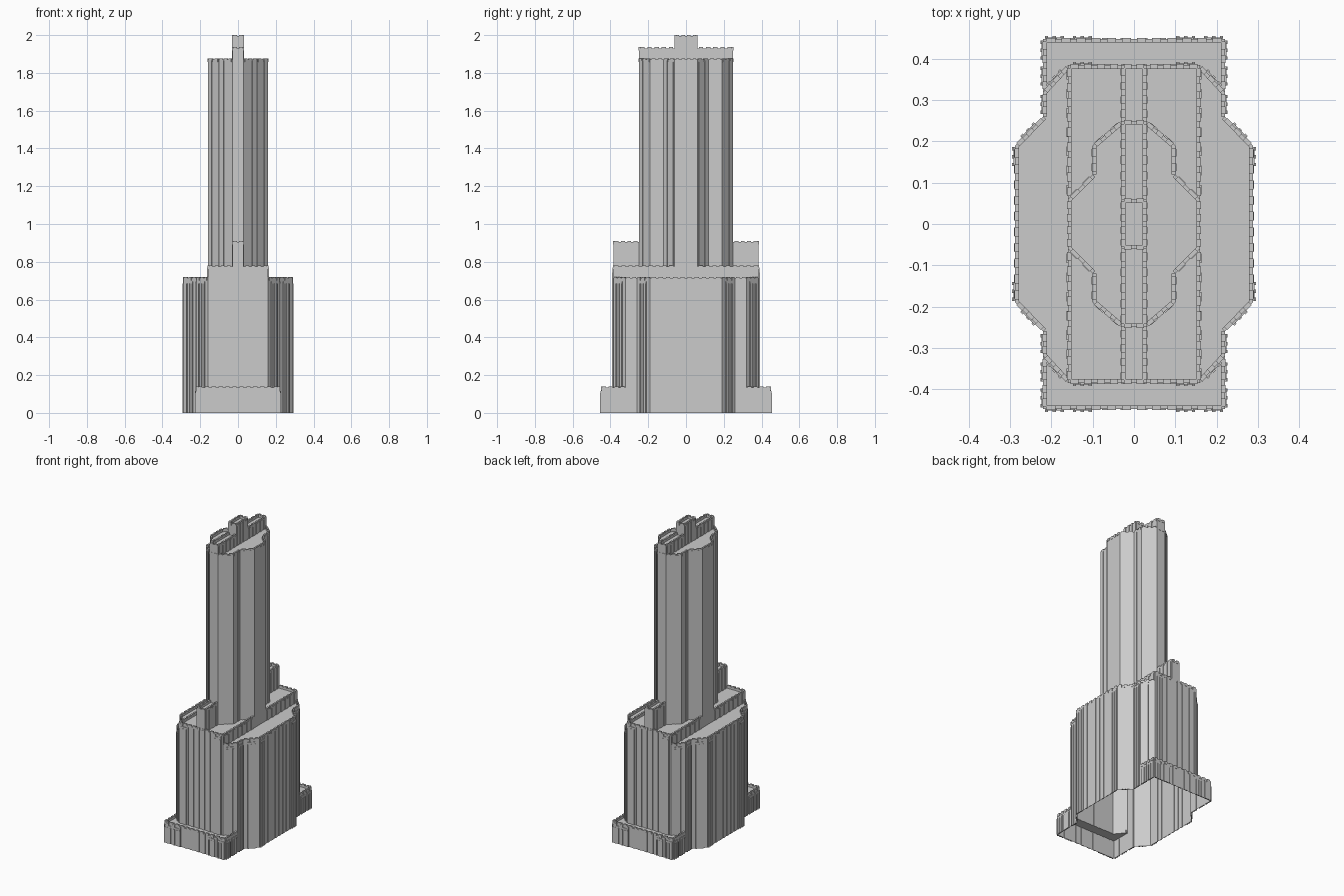
import bpy, bmesh
from mathutils import Vector

if "Cube" in bpy.data.objects:
    bpy.data.objects.remove(bpy.data.objects["Cube"])


def frame(p, q):
    """Start, unit direction, outward normal and length of a plan edge."""
    p, q = Vector((*p, 0)), Vector((*q, 0))
    d = (q - p).normalized()
    return p, d, Vector((-d.y, d.x, 0)), (q - p).length


def bar(bm, p, q, a, b, inner, outer, z0, z1):
    """Box running along edge p-q from a to b, between two wall offsets."""
    o, d, n, _ = frame(p, q)
    ring = [o + d * s + n * t for s, t in ((a, inner), (a, outer), (b, outer), (b, inner))]
    lo = [bm.verts.new((v.x, v.y, z0)) for v in ring]
    hi = [bm.verts.new((v.x, v.y, z1)) for v in ring]
    bm.faces.new(hi)
    bm.faces.new(lo[::-1])
    for i in range(4):
        j = (i + 1) % 4
        bm.faces.new((lo[i], lo[j], hi[j], hi[i]))


def pilaster(bm, p, q, centre, width, z0, z1):
    """Flat pier with three slim mullions that stop below its head."""
    h = width / 2
    bar(bm, p, q, centre - h, centre + h, -0.002, 0.004, z0, z1 - 0.018)
    for k in (-1, 0, 1):
        c = centre + k * (h - 0.004)
        bar(bm, p, q, c - 0.004, c + 0.004, 0, 0.007, z0, z1 - 0.03)


def tier(name, top, roof, edges, rim=0.009):
    """One quadrant of a storey block, mirrored to all four.
    edges: (start, end, wall bottom, [pilaster centres], flute pitch)."""
    bm = bmesh.new()
    roof_z = top - 0.014
    bm.faces.new([bm.verts.new((x, y, roof_z)) for x, y in roof])
    for p, q, z0, piers, flute in edges:
        o, d, n, length = frame(p, q)
        e = o + d * length
        bm.faces.new([bm.verts.new(v) for v in (
            (o.x, o.y, z0), (o.x, o.y, top), (e.x, e.y, top), (e.x, e.y, z0))])
        # parapet and its wavy crest
        bar(bm, p, q, 0, length, -rim, 0, roof_z, top)
        count = max(1, round(length / 0.035))
        step = length / count
        for i in range(count):
            c = (i + 0.5) * step
            bar(bm, p, q, c - step * 0.3, c + step * 0.3, -rim, 0.002, top - 0.012, top + 0.006)
        for c in piers:
            pilaster(bm, p, q, c, 0.046, z0, top)
        # slim flutes
        if flute:
            count = max(1, round(length / flute))
            step = length / count
            for i in range(count):
                c = (i + 0.5) * step
                bar(bm, p, q, c - step * 0.25, c + step * 0.25, -0.002, 0.003, z0, top - 0.004)
    bmesh.ops.recalc_face_normals(bm, faces=bm.faces)
    for f in bm.faces:
        if len(f.verts) > 4 and f.normal.z < 0:
            f.normal_flip()
    mesh = bpy.data.meshes.new(name)
    bm.to_mesh(mesh)
    bm.free()
    ob = bpy.data.objects.new(name, mesh)
    bpy.context.collection.objects.link(ob)
    m = ob.modifiers.new("quadrants", 'MIRROR')
    m.use_axis = (True, True, False)
    m.use_mirror_merge = False


# Plan corners shared between blocks (one quadrant)
A, B = (0.16, 0.385), (0.22, 0.32)
C, D, E = (0.22, 0.26), (0.288, 0.19), (0.288, 0)
T = [(0.03, 0.25), (0.10, 0.19), (0.10, 0.12), (0.16, 0.06), (0.16, 0)]

# Low end podium
P0, P1 = (0, 0.448), (0.22, 0.448)
tier("podium", 0.134, [P0, P1, B, A, (0, 0.385)], [
    (P0, P1, 0, [0.125, 0.193], 0.04),
    (P1, B, 0, [0.027, 0.09], 0)])

# Side wings of the lower block
tier("side_wings", 0.714, [A, B, C, D, E, (0.16, 0)], [
    (A, B, 0.12, [0.044], 0),
    (B, C, 0, [0.03], 0),
    (C, D, 0, [0.049], 0),
    (D, E, 0, [0.027], 0.04)])

# Central slab of the lower block
tier("central_slab", 0.774, [(0, 0.385), A, T[3], T[2], T[1], T[0], (0, 0.25)], [
    ((0, 0.385), A, 0.12, [0.125], 0.04),
    (A, T[3], 0.70, [], 0.045)])

# Upright fins at both ends of the slab
tier("end_fins", 0.904, [(0, 0.25), (0, 0.385), (0.03, 0.385), T[0]], [
    ((0, 0.385), (0.03, 0.385), 0.76, [], 0),
    ((0.03, 0.385), T[0], 0.76, [], 0.035)])

# Main tower shaft
tier("tower", 1.87, [(0, 0), (0, 0.25)] + T, [
    ((0, 0.25), T[0], 0.89, [], 0),
    (T[0], T[1], 0.76, [], 0.045),
    (T[1], T[2], 0.76, [], 0.035),
    (T[2], T[3], 0.76, [], 0.045),
    (T[3], T[4], 0.70, [], 0)])

# Rooftop spine and its raised middle
tier("roof_spine", 1.93, [(0, 0.06), (0, 0.25), T[0], (0.03, 0.06)], [
    ((0, 0.25), T[0], 1.855, [], 0),
    (T[0], (0.03, 0.06), 1.855, [], 0.035)])
tier("spine_crown", 1.994, [(0, 0), (0, 0.06), (0.03, 0.06), (0.03, 0)], [
    ((0, 0.06), (0.03, 0.06), 1.91, [], 0),
    ((0.03, 0.06), (0.03, 0), 1.855, [], 0.035)])
